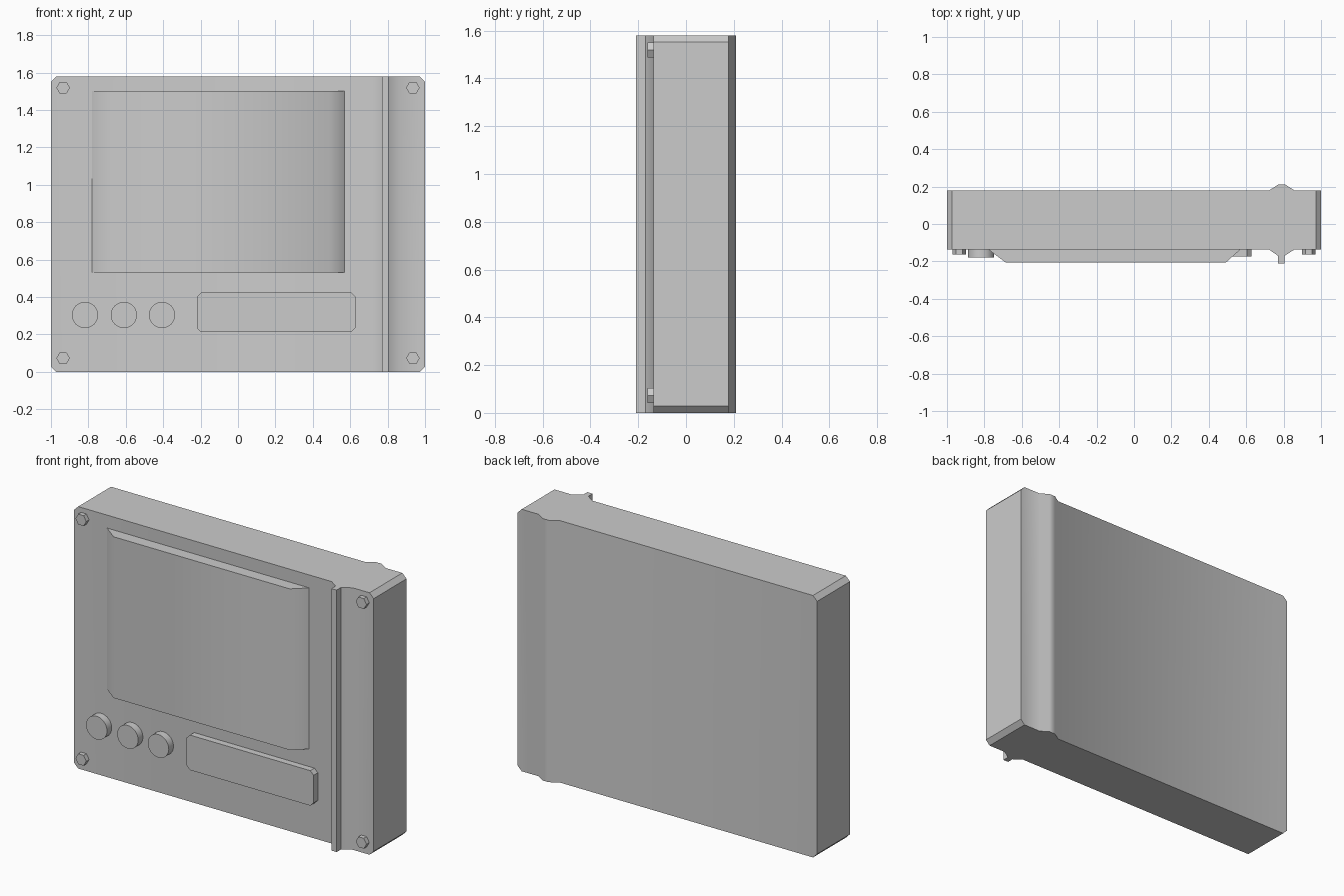
import bpy, bmesh, math

if "Cube" in bpy.data.objects:
    bpy.data.objects.remove(bpy.data.objects["Cube"])

H = 1.58          # panel height
FRONT = -0.135    # front plate plane
BACK = 0.178      # back plate plane


def finish(bm, name, angle=30):
    bmesh.ops.recalc_face_normals(bm, faces=bm.faces[:])
    mesh = bpy.data.meshes.new(name)
    bm.to_mesh(mesh)
    bm.free()
    ob = bpy.data.objects.new(name, mesh)
    bpy.context.collection.objects.link(ob)
    bpy.ops.object.select_all(action='DESELECT')
    bpy.context.view_layer.objects.active = ob
    ob.select_set(True)
    bpy.ops.object.shade_smooth_by_angle(angle=math.radians(angle))
    return ob


def prism(points, vec):
    """Closed profile of 3D points extruded along vec."""
    bm = bmesh.new()
    face = bm.faces.new([bm.verts.new(p) for p in points])
    geom = bmesh.ops.extrude_face_region(bm, geom=[face])['geom']
    verts = [g for g in geom if isinstance(g, bmesh.types.BMVert)]
    bmesh.ops.translate(bm, verts=verts, vec=vec)
    return bm


def front_disc(name, x, z, r, sides, y_out):
    """Round or hexagonal knob standing out of the front plate."""
    pts = [(x + r * math.cos(2 * math.pi * i / sides), FRONT + 0.02,
            z + r * math.sin(2 * math.pi * i / sides)) for i in range(sides)]
    return finish(prism(pts, (0, y_out - FRONT - 0.02, 0)), name)


# Case: plan profile with the front rail and the back ridge, extruded upward
profile = [(-1, FRONT), (0.72, FRONT), (0.77, -0.17), (0.77, -0.21),
           (0.805, -0.21), (0.805, -0.17), (0.86, FRONT), (1, FRONT),
           (1, BACK), (0.86, BACK), (0.81, 0.21), (0.77, 0.21),
           (0.72, BACK), (-1, BACK)]
bm = prism([(x, y, 0) for x, y in profile], (0, 0, H))
corners = [e for e in bm.edges
           if all(abs(v.co.x) > 0.99 for v in e.verts)
           and abs(e.verts[0].co.y - e.verts[1].co.y) > 0.2]
bmesh.ops.bevel(bm, geom=corners, offset=0.028, segments=1, affect='EDGES')
finish(bm, "panel_case", 44)

# Screen: raised slab with sloping left and right sides
screen = [(-0.78, FRONT + 0.02), (-0.78, FRONT), (-0.685, -0.207),
          (0.49, -0.207), (0.57, FRONT), (0.57, FRONT + 0.02)]
finish(prism([(x, y, 0.53) for x, y in screen], (0, 0, 0.972)), "screen", 44)

# Label bar with clipped corners
x0, x1, z0, z1, c = -0.22, 0.627, 0.213, 0.424, 0.022
bar = [(x0 + c, z0), (x1 - c, z0), (x1, z0 + c), (x1, z1 - c),
       (x1 - c, z1), (x0 + c, z1), (x0, z1 - c), (x0, z0 + c)]
finish(prism([(x, FRONT + 0.02, z) for x, z in bar],
             (0, -0.175 - FRONT - 0.02, 0)), "label_bar")

# Three round buttons
for i, x in enumerate((-0.818, -0.61, -0.406)):
    front_disc(f"button_{i + 1}", x, 0.304, 0.07, 32, -0.18)

# Hexagonal corner bolts
for sx in (-1, 1):
    for z in (0.073, 1.519):
        side = "left" if sx < 0 else "right"
        level = "lower" if z < 1 else "upper"
        front_disc(f"bolt_{level}_{side}", sx * 0.935, z, 0.036, 6, -0.162)
